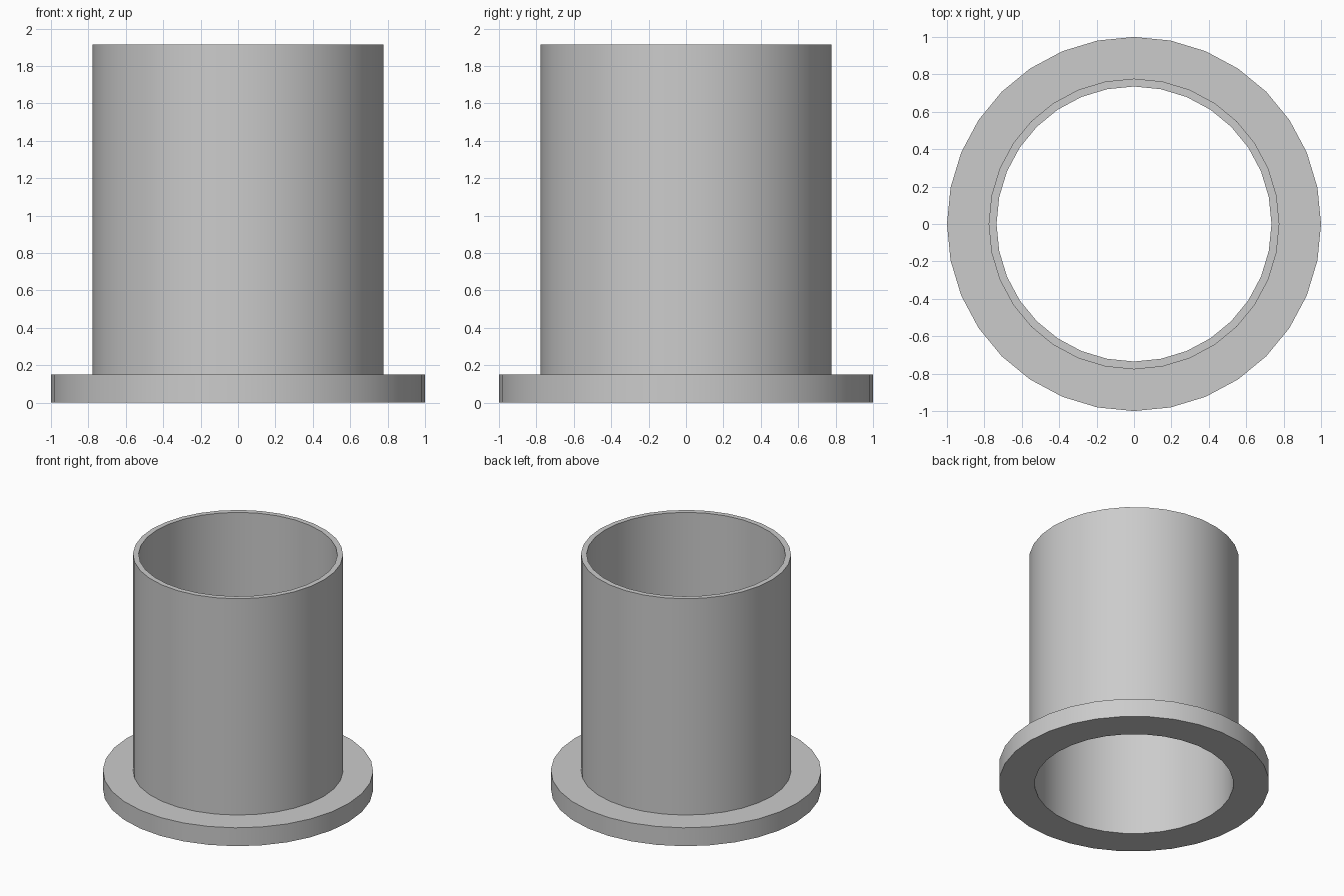
import bpy
import bmesh
import math

SIDES = 32
BORE, TUBE, FLANGE = 0.735, 0.777, 1.0
FLANGE_TOP, TUBE_TOP = 0.15, 1.915

cube = bpy.data.objects.get("Cube")
if cube:
    bpy.data.objects.remove(cube, do_unlink=True)

# Plain grey material
grey = bpy.data.materials.new("light_grey")
grey.use_nodes = True
colour = (0.6, 0.6, 0.6, 1)
grey.diffuse_color = colour
grey.node_tree.nodes["Principled BSDF"].inputs["Base Color"].default_value = colour


def lathe(name, profile):
    """Revolve a closed (radius, height) profile around z."""
    bm = bmesh.new()
    rings = []
    for r, z in profile:
        angles = [math.tau * i / SIDES for i in range(SIDES)]
        rings.append([bm.verts.new((r * math.cos(a), r * math.sin(a), z)) for a in angles])
    for k, low in enumerate(rings):
        high = rings[(k + 1) % len(rings)]
        for i in range(SIDES):
            j = (i + 1) % SIDES
            bm.faces.new((low[i], low[j], high[j], high[i]))
    bmesh.ops.recalc_face_normals(bm, faces=bm.faces)
    mesh = bpy.data.meshes.new(name)
    bm.to_mesh(mesh)
    bm.free()
    mesh.materials.append(grey)
    obj = bpy.data.objects.new(name, mesh)
    bpy.context.collection.objects.link(obj)
    bpy.ops.object.select_all(action="DESELECT")
    obj.select_set(True)
    bpy.context.view_layer.objects.active = obj
    bpy.ops.object.shade_smooth_by_angle(angle=math.radians(30))
    return obj


# Open tube and its wide base flange, turned as one solid
lathe("flanged_tube", [
    (BORE, 0), (FLANGE, 0), (FLANGE, FLANGE_TOP), (TUBE, FLANGE_TOP),
    (TUBE, TUBE_TOP), (BORE, TUBE_TOP), (BORE, FLANGE_TOP),
])
